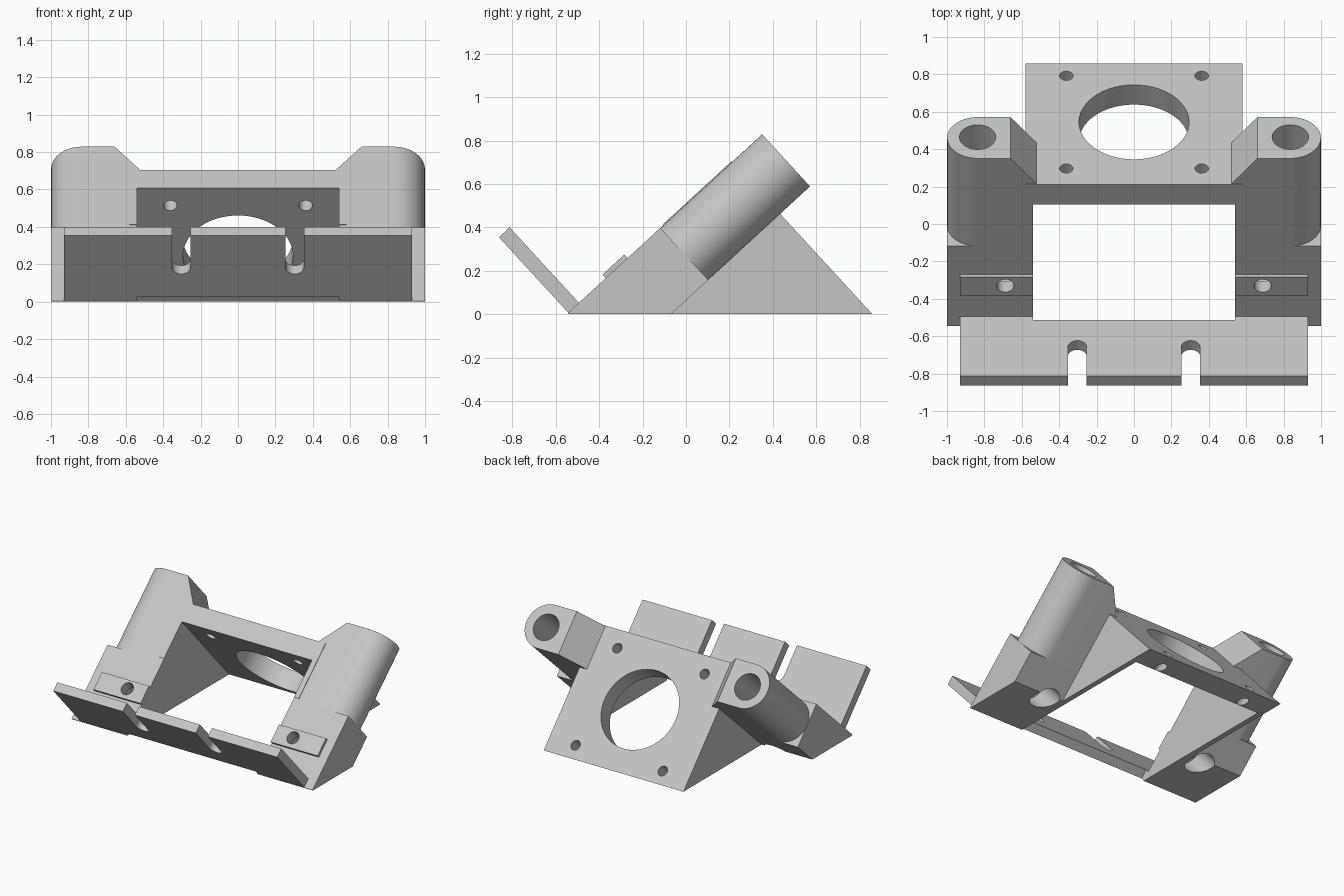
import bpy
import bmesh
import math
from mathutils import Matrix

if "Cube" in bpy.data.objects:
    bpy.data.objects.remove(bpy.data.objects["Cube"], do_unlink=True)

# Parts are made flat (x across, u up the slope, w out of the sloping face), then tilted
TILT = Matrix.Translation((0, -0.545, 0.005)) @ Matrix.Rotation(math.radians(42.6), 4, "X")
LENGTH, DEPTH, PLATE = 1.217, 0.326, 1.03
BORE_X, PAD_X, PAD_U = 0.836, 0.688, 0.312

grey = bpy.data.materials.new("light_grey")
grey.use_nodes = True
colour = (0.56, 0.56, 0.56, 1)
grey.diffuse_color = colour
grey.node_tree.nodes["Principled BSDF"].inputs["Base Color"].default_value = colour


def finish(name, bm):
    bmesh.ops.recalc_face_normals(bm, faces=bm.faces)
    mesh = bpy.data.meshes.new(name)
    bm.to_mesh(mesh)
    bm.free()
    mesh.materials.append(grey)
    obj = bpy.data.objects.new(name, mesh)
    bpy.context.collection.objects.link(obj)
    return obj


def box(name, x, u, w):
    """Box from (low, high) pairs."""
    bm = bmesh.new()
    bmesh.ops.create_cube(bm, size=1)
    for v in bm.verts:
        v.co = [(a + b) / 2 + (b - a) * c for (a, b), c in zip((x, u, w), v.co)]
    return finish(name, bm)


def rod(name, radius, axis, centre, length, sides=64):
    """Cylinder centred on a point, along u or w."""
    bm = bmesh.new()
    turn = Matrix.Rotation(math.pi / 2, 4, "X") if axis == "u" else Matrix()
    bmesh.ops.create_cone(bm, cap_ends=True, segments=sides, radius1=radius,
                          radius2=radius, depth=length,
                          matrix=Matrix.Translation(centre) @ turn)
    return finish(name, bm)


def slab(name, outline, axis, low, high):
    """Outline in x and the other direction, extruded along u or w."""
    bm = bmesh.new()
    place = {"u": lambda a, b, t: (a, t, b), "w": lambda a, b, t: (a, b, t)}[axis]
    rings = [[bm.verts.new(place(a, b, t)) for a, b in outline] for t in (low, high)]
    for ring in rings:
        bm.faces.new(ring)
    for i in range(len(outline)):
        bm.faces.new((rings[0][i - 1], rings[0][i], rings[1][i], rings[1][i - 1]))
    return finish(name, bm)


def ground():
    cutter = box("ground_cutter", (-3, 3), (-3, 3), (-3, 0))
    cutter.data.transform(TILT.inverted())
    return cutter


def rod_bore():
    return rod("rod_bore", 0.097, "u", (BORE_X, 0.95, -0.168), 1.0)


def pad_hole():
    return rod("pad_hole", 0.046, "w", (PAD_X, PAD_U, 0), 0.4, 32)


def complete(part, cutters, mirrored):
    """Cut the part, tilt it and repeat it on the other side if asked."""
    for cutter in cutters:
        mod = part.modifiers.new("cut", "BOOLEAN")
        mod.operation, mod.solver, mod.object = "DIFFERENCE", "EXACT", cutter
        graph = bpy.context.evaluated_depsgraph_get()
        graph.update()
        mesh = bpy.data.meshes.new_from_object(part.evaluated_get(graph))
        part.modifiers.clear()
        part.data = mesh
        bpy.data.objects.remove(cutter, do_unlink=True)
    part.data.transform(TILT)
    bpy.ops.object.select_all(action="DESELECT")
    part.select_set(True)
    bpy.context.view_layer.objects.active = part
    bpy.ops.object.shade_smooth_by_angle(angle=math.radians(25))
    if mirrored:
        part.modifiers.new("mirror", "MIRROR").use_mirror_merge = False


# Wide base blocks, with a screw recess opening underneath
complete(box("base_block", (0.58, 1), (0, 0.58), (-DEPTH, 0)),
         [ground(), rod_bore(), pad_hole(),
          rod("pad_recess", 0.092, "w", (PAD_X, PAD_U, -0.31), 0.5, 48)], True)

# Raised screw pads
complete(box("screw_pad", (0.54, 0.93), (0.238, 0.375), (-0.01, 0.022)), [pad_hole()], True)

# Triangular side walls and the lip along their upper half
complete(box("side_wall", (0.54, 0.58), (0, 0.9), (-1.3, 0)), [ground()], True)
complete(box("side_lip", (0.54, 0.58), (0.6, 0.9), (-0.05, 0.004)), [], True)

# Round-sided rod holders, chamfered down to the motor plate
r = DEPTH / 2
arc = [math.pi * (i / 32 - 0.5) for i in range(33)]
outline = [(0.52, 0), (0.52, -DEPTH)]
outline += [(BORE_X + r * math.cos(t), r * math.sin(t) - r) for t in arc]
corner = [(0.52, PLATE), (0.66, LENGTH), (0.695, 1.264), (0.4, 1.264), (0.4, PLATE)]
complete(slab("rod_holder", outline, "u", 0.58, LENGTH),
         [slab("chamfer_cutter", corner, "w", -1, 1),
          box("inner_cutter", (0.4, 0.58), (0.4, 1.0), (-1, 1)), rod_bore()], True)

# Motor plate with a large opening and four screw holes
holes = [ground(), rod("motor_hole", 0.294, "u", (0, 0.96, -0.49), 0.4, 96)]
for x in (-0.362, 0.362):
    for w in (-0.124, -0.856):
        holes.append(rod("plate_screw_hole", 0.036, "u", (x, 0.96, w), 0.4, 32))
complete(box("motor_plate", (-0.58, 0.58), (0.887, PLATE), (-1.3, 0.004)), holes, False)

# Slotted front flap, relieved below the opening
slots = [ground(), box("window_cutter", (-0.54, 0.54), (-0.2, 0.5), (-2, 0.03))]
for x in (-0.303, 0.303):
    slots += [box("slot", (x - 0.05, x + 0.05), (-0.2, 0.3), (0.242, 0.7)),
              rod("slot_end", 0.05, "u", (x, 0, 0.242), 0.4, 32)]
complete(box("front_flap", (-0.93, 0.93), (0.003, 0.07), (-0.02, 0.472)), slots, False)
